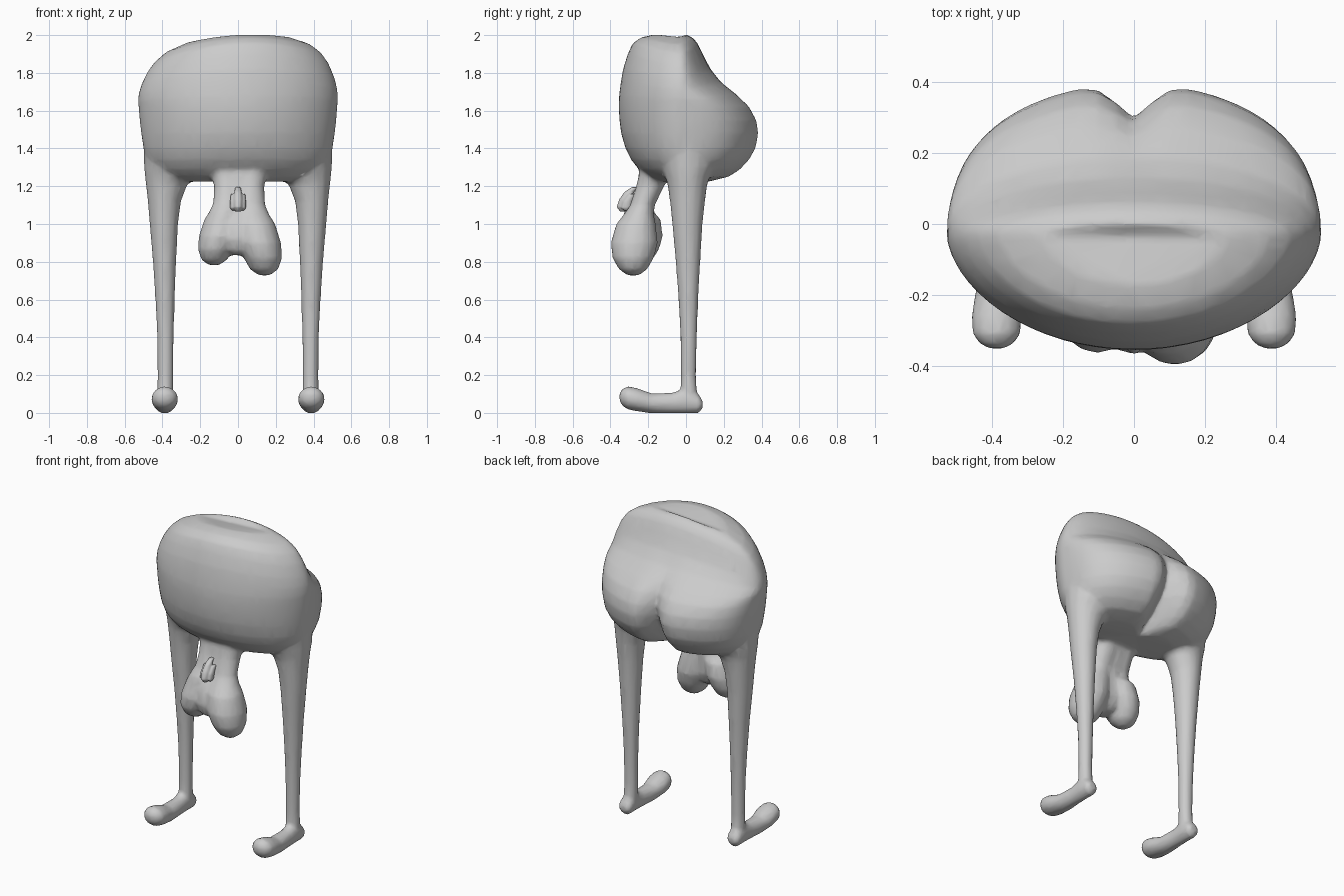
import bpy, bmesh, math
from mathutils import Vector


def loft(bm, rings):
    """Skin a list of point rings into a closed solid."""
    loops = [[bm.verts.new(p) for p in r] for r in rings]
    faces = []
    for a, b in zip(loops, loops[1:]):
        n = len(a)
        for i in range(n):
            j = (i + 1) % n
            faces.append(bm.faces.new((a[i], a[j], b[j], b[i])))
    faces += [bm.faces.new(loops[0][::-1]), bm.faces.new(loops[-1])]
    bmesh.ops.recalc_face_normals(bm, faces=faces)


def ellipse(c, u, v, n=16):
    c, u, v = Vector(c), Vector(u), Vector(v)
    return [c + u * math.cos(2 * math.pi * i / n) + v * math.sin(2 * math.pi * i / n)
            for i in range(n)]


def flat(x, y, z, rx, ry):
    return ellipse((x, y, z), (rx, 0, 0), (0, ry, 0))


def finish(bm, name, voxel, smooth, ratio):
    """Fuse overlapping solids into one smooth skin."""
    me = bpy.data.meshes.new(name)
    bm.to_mesh(me)
    bm.free()
    ob = bpy.data.objects.new(name, me)
    bpy.context.collection.objects.link(ob)
    m = ob.modifiers.new("fuse", 'REMESH')
    m.mode = 'VOXEL'
    m.voxel_size = voxel
    m = ob.modifiers.new("soften", 'SMOOTH')
    m.factor = 0.5
    m.iterations = smooth
    m = ob.modifiers.new("reduce", 'DECIMATE')
    m.ratio = ratio
    dg = bpy.context.evaluated_depsgraph_get()
    done = bpy.data.meshes.new_from_object(ob.evaluated_get(dg))
    ob.modifiers.clear()
    ob.data = done
    for p in done.polygons:
        p.use_smooth = True
    return ob


bm = bmesh.new()

# torso: z, half width, front y, back y, depth of rear cleft
torso = [(1.225, .30, -.15, .14, .10), (1.25, .39, -.20, .24, .17),
         (1.29, .445, -.25, .30, .18),
         (1.34, .48, -.29, .347, .165), (1.40, .50, -.32, .382, .14),
         (1.48, .512, -.343, .397, .11), (1.55, .52, -.352, .385, .085),
         (1.62, .525, -.356, .345, .06),
         (1.68, .529, -.354, .28, .03), (1.75, .525, -.345, .19, .01),
         (1.82, .51, -.333, .13, 0), (1.90, .48, -.308, .088, 0),
         (1.955, .44, -.283, .062, 0), (1.985, .38, -.24, .035, 0),
         (2.002, .27, -.17, 0, 0)]
rings = []
for z, w, front, back, cleft in torso:
    ring, yc = [], -.03
    full = .75 if 1.24 < z < 1.7 else 1.0
    for i in range(64):
        t = 2 * math.pi * i / 64
        x, s = w * math.cos(t), math.sin(t)
        if s > 0:
            y = yc + s ** full * (back - yc)
            y -= cleft * max(0, 1 - abs(x) / .13) ** 1.5
        else:
            y = yc - abs(s) ** 1.15 * (yc - front)
        # tilted, arched top
        k = min(1, max(0, (z - 1.6) / .35))
        ring.append((x, y, z + k * (.055 * x - .075 * (x / .45) ** 2)))
    rings.append(ring)
loft(bm, rings)

# legs: z, inner x, outer x, front y, back y
leg = [(1.50, .30, .50, -.11, .12), (1.30, .19, .495, -.13, .15),
       (1.25, .22, .49, -.11, .125), (1.21, .27, .485, -.095, .11),
       (1.12, .305, .475, -.082, .098), (1.0, .32, .465, -.07, .085),
       (.80, .33, .448, -.052, .073), (.60, .338, .435, -.037, .062),
       (.40, .343, .425, -.027, .055), (.20, .345, .422, -.024, .05),
       (.03, .345, .425, -.03, .06)]
# feet: y, bottom z, top z, half width
foot = [(.088, .025, .065, .03), (.067, -.003, .10, .046), (0, -.004, .13, .047),
        (-.07, -.004, .108, .047), (-.18, -.003, .103, .058),
        (-.26, .008, .132, .072), (-.31, .018, .142, .069),
        (-.34, .04, .125, .047), (-.352, .065, .105, .02)]
for side in (-1, 1):
    loft(bm, [flat(side * (a + b) / 2, (f + k) / 2, z, (b - a) / 2 + .003, (k - f) / 2 + .003)
              for z, a, b, f, k in leg])
    loft(bm, [ellipse((side * .388, y, (a + b) / 2), (w, 0, 0), (0, 0, (b - a) / 2))
              for y, a, b, w in foot])

# hanging pouch lobes, one lower than the other: z, x, y, radius x, radius y
lobe = [(1.34, .07, -.12, .13, .13), (1.26, .065, -.165, .09, .085),
        (1.20, .062, -.19, .078, .074), (1.10, .065, -.23, .08, .066),
        (1.05, .078, -.25, .088, .08), (1.0, .092, -.265, .105, .105),
        (.90, .113, -.274, .116, .125), (.82, .132, -.28, .102, .11),
        (.76, .138, -.28, .075, .075), (.728, .14, -.28, .03, .03)]
for side, drop, wide, back in ((1, 1, 1, 0), (-1, .885, .91, .03)):
    loft(bm, [flat(side * x * wide, y + back * (z < 1.02), 1.2 + (z - 1.2) * (drop if z < 1.2 else 1),
                   rx * wide, ry * (1 - back))
              for z, x, y, rx, ry in lobe])
# web joining the two lobes
web = [(1.34, -.12, .11, .12), (1.2, -.19, .085, .07), (1.1, -.23, .085, .062),
       (1.0, -.262, .10, .09), (.92, -.268, .10, .10), (.86, -.27, .07, .08),
       (.835, -.27, .04, .05)]
loft(bm, [flat(0, y, z, rx, ry) for z, y, rx, ry in web])
finish(bm, "lower_body", .0125, 5, .15)

# small knob on the pouch with a fold on each side
bm = bmesh.new()
knob = [(1.195, -.27, .014), (1.17, -.30, .02), (1.13, -.32, .026),
        (1.09, -.336, .024), (1.065, -.333, .012)]
fold = [(1.16, -.285, .012), (1.12, -.31, .016), (1.085, -.318, .016), (1.072, -.316, .008)]
loft(bm, [flat(0, y, z, r, r * 1.3) for z, y, r in knob])
for side in (-1, 1):
    loft(bm, [flat(side * .026, y, z, r, r * 1.6) for z, y, r in fold])
finish(bm, "knob", .004, 2, .2)
